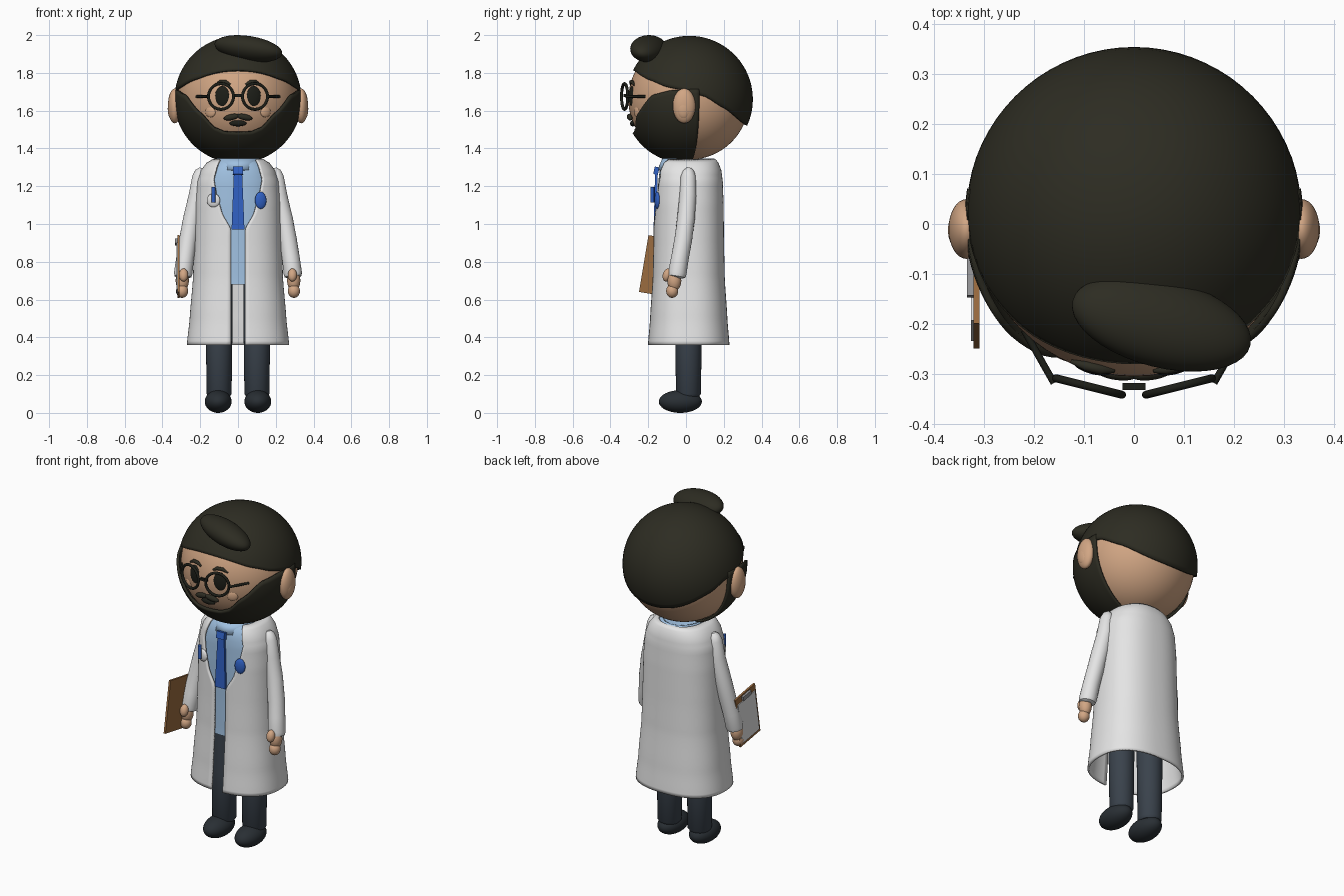
import bpy, bmesh, math
from mathutils import Vector

if "Cube" in bpy.data.objects:
    bpy.data.objects.remove(bpy.data.objects["Cube"])


def material(name, rgb):
    m = bpy.data.materials.new(name)
    m.use_nodes = True
    m.diffuse_color = (*rgb, 1)
    m.node_tree.nodes["Principled BSDF"].inputs["Base Color"].default_value = (*rgb, 1)
    return m


SKIN = material("skin", (0.64, 0.38, 0.23))
HAIR = material("dark_hair", (0.026, 0.025, 0.016))
FRAME = material("black_frame", (0.012, 0.013, 0.009))
WHITE = material("white_cloth", (0.78, 0.78, 0.78))
SHIRT = material("pale_blue", (0.35, 0.53, 0.75))
BLUE = material("royal_blue", (0.03, 0.12, 0.55))
SLATE = material("slate_trousers", (0.042, 0.055, 0.072))
SHOE = material("dark_shoe", (0.022, 0.028, 0.034))
WOOD = material("brown_board", (0.33, 0.15, 0.05))
GREY = material("grey_metal", (0.3, 0.3, 0.31))
parts = []


def finish(name, bm, mat):
    bmesh.ops.remove_doubles(bm, verts=bm.verts, dist=1e-5)
    bmesh.ops.recalc_face_normals(bm, faces=bm.faces)
    mesh = bpy.data.meshes.new(name)
    bm.to_mesh(mesh)
    bm.free()
    mesh.materials.append(mat)
    ob = bpy.data.objects.new(name, mesh)
    bpy.context.collection.objects.link(ob)
    parts.append(ob)
    return ob


def loft(name, rows, mat, closed=True, cap=False, thick=0):
    """Skin a list of point rows; optionally cap the ends or give thickness."""
    bm = bmesh.new()
    grid = [[bm.verts.new(p) for p in row] for row in rows]
    n = len(rows[0])
    for a, b in zip(grid, grid[1:]):
        for i in range(n if closed else n - 1):
            k = (i + 1) % n
            bm.faces.new((a[i], a[k], b[k], b[i]))
    if cap:
        bm.faces.new(grid[0])
        bm.faces.new(grid[-1])
    ob = finish(name, bm, mat)
    if thick:
        mod = ob.modifiers.new("thickness", "SOLIDIFY")
        mod.thickness, mod.offset = thick, 0
    return ob


def ball(name, loc, radii, mat, rot=(0, 0, 0), seg=32):
    bm = bmesh.new()
    bmesh.ops.create_uvsphere(bm, u_segments=seg, v_segments=seg * 2 // 3, radius=1)
    ob = finish(name, bm, mat)
    ob.location, ob.scale = loc, radii
    ob.rotation_euler = [math.radians(r) for r in rot]
    return ob


def box(name, loc, size, mat, rot=(0, 0, 0)):
    bm = bmesh.new()
    bmesh.ops.create_cube(bm, size=1)
    ob = finish(name, bm, mat)
    ob.location, ob.scale = loc, size
    ob.rotation_euler = [math.radians(r) for r in rot]
    return ob


def tube(name, pts, radii, mat, seg=24):
    pts = [Vector(p) for p in pts]
    rows = []
    for i, (p, r) in enumerate(zip(pts, radii)):
        d = pts[min(i + 1, len(pts) - 1)] - pts[max(i - 1, 0)]
        q = d.to_track_quat("Z", "Y")
        rows.append([p + q @ Vector((r * math.cos(t), r * math.sin(t), 0))
                     for t in (2 * math.pi * k / seg for k in range(seg))])
    return loft(name, rows, mat, cap=True)


def lerp(table, x):
    for (a, *u), (b, *v) in zip(table, table[1:]):
        if x <= b:
            f = max(0, (x - a) / (b - a))
            f = f * 0.7 + 0.3 * f * f * (3 - 2 * f)
            return [p + (q - p) * f for p, q in zip(u, v)]
    return list(table[-1][1:])


# Head
CY, CZ = 0.018, 1.66
ball("head", (0, 0.015, CZ), (0.32, 0.32, 0.32), SKIN, seg=64)


def on_head(r, theta, az):
    return (r * math.sin(theta) * math.sin(az),
            CY - r * math.sin(theta) * math.cos(az), CZ + r * math.cos(theta))


# Hair cap, ending on a hairline that falls towards the nape
hairline = [(-0.3, 1.825), (-0.2, 1.765), (-0.1, 1.725), (0, 1.705),
            (0.1, 1.675), (0.2, 1.615), (0.33, 1.515)]
R = 0.33


def hair_end(az):
    th = 1.4
    for _ in range(40):
        goal = math.acos((lerp(hairline, on_head(R, th, az)[1])[0] - CZ) / R)
        th = (th + goal) / 2
    return th


angles = [2 * math.pi * i / 72 for i in range(72)]
ends = [hair_end(a) for a in angles]
loft("hair_cap", [[on_head(R, e * j / 24, a) for a, e in zip(angles, ends)]
                  for j in range(25)], HAIR, thick=0.012)
ball("hair_quiff", (0.055, -0.198, 1.928), (0.185, 0.09, 0.066), HAIR, (-14, 8, -14), 40)

# Beard, from the chin up to a U-shaped edge
edge = [(0, 1.485), (14, 1.488), (24, 1.51), (36, 1.585), (56, 1.685), (74, 1.708), (100, 1.715)]
beard = []
for j in range(25):
    row = []
    for deg in range(-99, 100, 3):
        az = math.radians(deg)
        r = 0.331 + 0.012 * max(0, math.cos(az)) * math.sin(math.pi * (j / 24) / 2)
        top = math.acos((lerp(edge, abs(deg))[0] - CZ) / r)
        row.append(on_head(r, math.pi + (top - math.pi) * j / 24, az))
    beard.append(row)
loft("beard", beard, HAIR, closed=False, thick=0.014)

# Face details, mirrored
for s, side in ((-1, "right"), (1, "left")):
    ball(side + "_ear", (s * 0.335, -0.01, 1.625), (0.036, 0.06, 0.092), SKIN)
    ball(side + "_ear_inner", (s * 0.352, -0.012, 1.61), (0.02, 0.038, 0.055), SKIN)
    ball(side + "_eye", (s * 0.083, -0.286, 1.675), (0.04, 0.014, 0.055), FRAME, (0, 0, s * 15))
    ball(side + "_cheek", (s * 0.145, -0.258, 1.595), (0.03, 0.012, 0.03), SKIN, (0, 0, s * 28))
    tube(side + "_eyebrow", [(s * x, y, z) for x, y, z in
         ((0.04, -0.293, 1.738), (0.065, -0.291, 1.752), (0.095, -0.284, 1.752), (0.125, -0.275, 1.735))],
         (0.005, 0.01, 0.01, 0.004), HAIR, 12)
    ball(side + "_moustache", (s * 0.035, -0.298, 1.566), (0.042, 0.014, 0.016), HAIR, (0, s * 12, s * 8))
    # Glasses
    bpy.ops.mesh.primitive_torus_add(major_radius=0.068, minor_radius=0.008, major_segments=40,
                                     minor_segments=12, location=(s * 0.09, -0.325, 1.675),
                                     rotation=(math.pi / 2, 0, math.radians(s * 14)))
    ring = bpy.context.object
    ring.name = side + "_glasses_rim"
    ring.data.materials.append(FRAME)
    parts.append(ring)
    tube(side + "_glasses_temple", [(s * 0.16, -0.318, 1.675), (s * 0.22, -0.212, 1.675)],
         (0.007, 0.007), FRAME, 10)
box("glasses_bridge", (0, -0.325, 1.68), (0.045, 0.014, 0.014), FRAME)
ball("mouth", (0, -0.282, 1.533), (0.045, 0.014, 0.016), FRAME)

# Torso: height, half width, half depth
body = [(0.36, 0.265, 0.21), (0.5, 0.25, 0.199), (0.72, 0.232, 0.185), (0.9, 0.226, 0.181),
        (1.1, 0.221, 0.179), (1.22, 0.212, 0.175), (1.28, 0.192, 0.168),
        (1.32, 0.162, 0.153), (1.34, 0.128, 0.138)]
opening = [(0.36, 0.037), (0.97, 0.037), (1.06, 0.085), (1.16, 0.115),
           (1.235, 0.128), (1.31, 0.11), (1.34, 0.095)]
POW = 2.4


def around(z, t, inset=0):
    rx, ry = lerp(body, z)
    s, c = math.sin(t), math.cos(t)
    return (math.copysign(abs(s) ** (2 / POW), s) * (rx - inset),
            0.014 - math.copysign(abs(c) ** (2 / POW), c) * (ry - inset), z)


coat = []
for j in range(50):
    z = 0.36 + 0.02 * j
    start = math.asin((lerp(opening, z)[0] / lerp(body, z)[0]) ** (POW / 2))
    coat.append([around(z, start + (2 * math.pi - 2 * start) * i / 72) for i in range(73)])
loft("lab_coat", coat, WHITE, closed=False, thick=0.012)
loft("shirt", [[around(0.68 + 0.022 * j, a, 0.014) for a in angles] for j in range(31)],
     SHIRT, cap=True)
loft("shirt_collar", [[(0.118 * math.sin(a), 0.012 - r * math.cos(a), z) for a in angles]
                      for z, r in ((1.285, 0.157), (1.345, 0.132))], SHIRT, thick=0.012)

# Tie
tie = [(1.265, 0.022, -0.164), (1.1, 0.029, -0.168), (0.97, 0.034, -0.172)]
loft("tie_blade", [[(-w, y, z), (w, y, z), (w, y + 0.014, z), (-w, y + 0.014, z)]
                   for z, w, y in tie], BLUE, cap=True)
box("tie_knot", (0, -0.157, 1.282), (0.052, 0.025, 0.04), BLUE, (-12, 0, 0))

# Badge, pocket and pen
ball("badge", (0.12, -0.152, 1.125), (0.031, 0.014, 0.045), BLUE, (0, 0, 12))
ball("chest_pocket", (-0.13, -0.15, 1.125), (0.036, 0.014, 0.036), WHITE, (0, 0, -12))
tube("pen", [(-0.13, -0.178, 1.115), (-0.13, -0.178, 1.195)], (0.01, 0.01), BLUE, 12)

# Arms, hands, legs and shoes, mirrored
for s, side in ((-1, "right"), (1, "left")):
    sleeve = [(0.192, 0.015, 1.295), (0.196, 0.014, 1.28), (0.202, 0.012, 1.25), (0.216, 0.01, 1.15),
              (0.243, 0, 1.03), (0.264, -0.014, 0.92), (0.28, -0.032, 0.82), (0.29, -0.046, 0.74),
              (0.292, -0.049, 0.722), (0.292, -0.05, 0.715)]
    tube(side + "_sleeve", [(s * x, y, z) for x, y, z in sleeve],
         (0.014, 0.03, 0.04, 0.045, 0.047, 0.047, 0.047, 0.049, 0.045, 0.03), WHITE)
    ball(side + "_hand", (s * 0.295, -0.062, 0.7), (0.035, 0.037, 0.055), SKIN)
    ball(side + "_fingers", (s * 0.296, -0.073, 0.645), (0.032, 0.032, 0.036), SKIN)
    ball(side + "_thumb", (s * 0.288, -0.1, 0.73), (0.024, 0.023, 0.035), SKIN, (-15, 0, 0))
    tube(side + "_trouser_leg", [(s * 0.1, 0.013, z) for z in (0.085, 0.1, 0.4, 0.7)],
         (0.055, 0.066, 0.07, 0.072), SLATE, 32)
    ball(side + "_shoe", (s * 0.105, -0.03, 0.06), (0.071, 0.114, 0.06), SHOE, (0, 0, 0))

# Clipboard
tilt = (-9.5, 0, 0)
box("clipboard", (-0.315, -0.13, 0.775), (0.012, 0.19, 0.305), WOOD, tilt)
box("clipboard_paper", (-0.323, -0.132, 0.765), (0.006, 0.165, 0.25), WHITE, tilt)
box("clipboard_clip", (-0.327, -0.108, 0.905), (0.014, 0.075, 0.025), GREY, tilt)

# Smooth shading with sharp edges kept
bpy.ops.object.select_all(action="DESELECT")
for ob in parts:
    ob.select_set(True)
bpy.context.view_layer.objects.active = parts[0]
bpy.ops.object.shade_smooth_by_angle(angle=math.radians(40))
